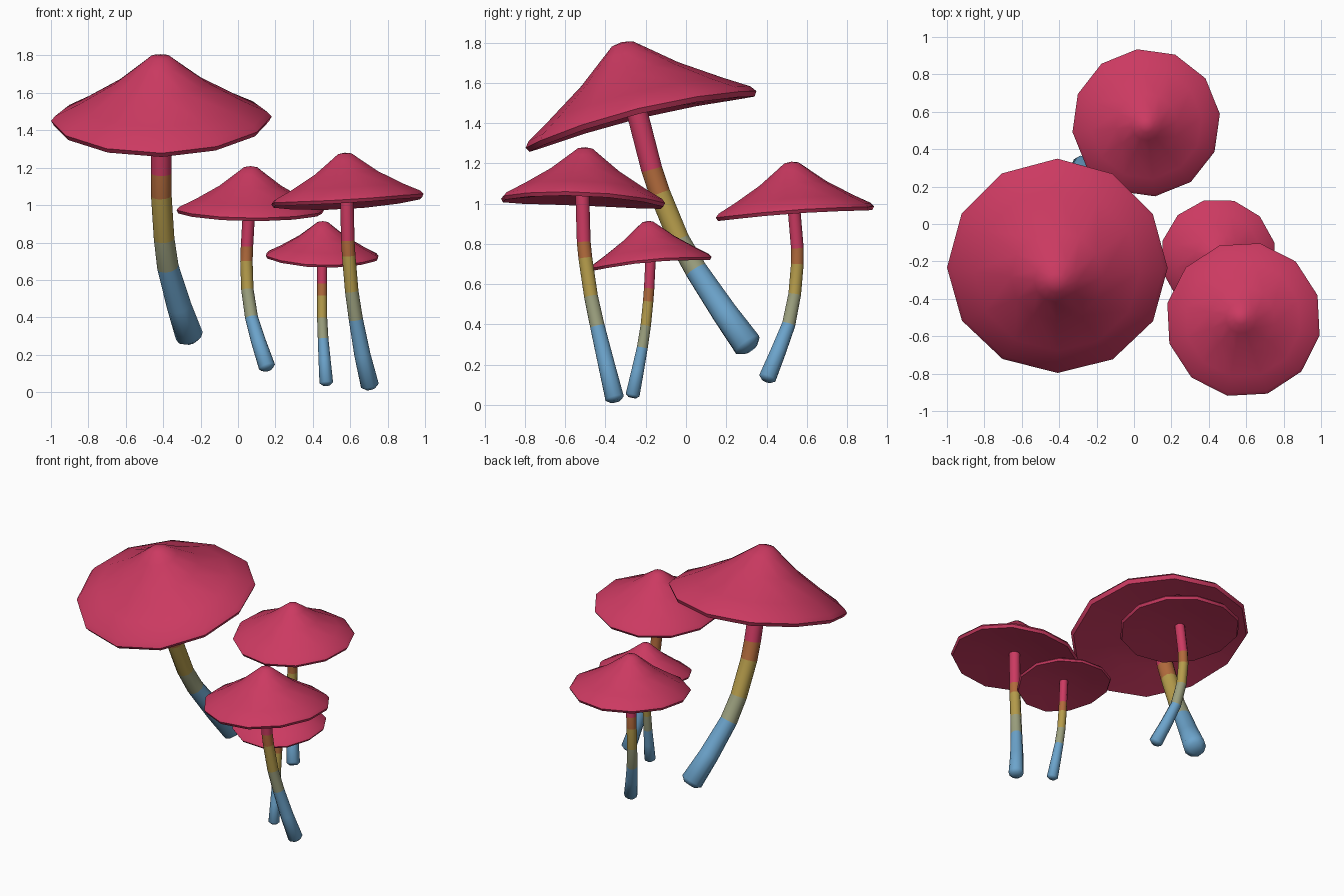
import bpy
import bmesh
import math
from mathutils import Vector, Matrix

cube = bpy.data.objects.get("Cube")
if cube:
    bpy.data.objects.remove(cube, do_unlink=True)


def make_material(name, color):
    mat = bpy.data.materials.new(name)
    mat.use_nodes = True
    mat.diffuse_color = (*color, 1)
    mat.node_tree.nodes["Principled BSDF"].inputs["Base Color"].default_value = (*color, 1)
    return mat


BLUE = make_material("sky blue", (0.15, 0.37, 0.60))
SAGE = make_material("sage grey", (0.33, 0.35, 0.21))
OCHRE = make_material("ochre yellow", (0.46, 0.33, 0.07))
RUST = make_material("rust orange", (0.44, 0.145, 0.045))
RED = make_material("crimson red", (0.60, 0.042, 0.12))
STEM_MATERIALS = [BLUE, SAGE, OCHRE, RUST, RED]


def loft(name, rings, materials, bands=None):
    """Skin closed rings of points; a one-point ring makes a tip."""
    bm = bmesh.new()
    loops = [[bm.verts.new(p) for p in ring] for ring in rings]
    for i, (low, high) in enumerate(zip(loops, loops[1:])):
        count = max(len(low), len(high))
        for k in range(count):
            n = (k + 1) % count
            if len(low) == 1:
                corners = (low[0], high[n], high[k])
            elif len(high) == 1:
                corners = (low[k], low[n], high[0])
            else:
                corners = (low[k], low[n], high[n], high[k])
            bm.faces.new(corners).material_index = bands[i] if bands else 0
    for loop in (loops[0], loops[-1]):
        if len(loop) > 2:
            face = bm.faces.new(loop)
            face.material_index = bands[0 if loop is loops[0] else -1] if bands else 0
    bmesh.ops.recalc_face_normals(bm, faces=bm.faces)
    mesh = bpy.data.meshes.new(name)
    bm.to_mesh(mesh)
    bm.free()
    for mat in materials:
        mesh.materials.append(mat)
    obj = bpy.data.objects.new(name, mesh)
    bpy.context.collection.objects.link(obj)
    bpy.ops.object.select_all(action="DESELECT")
    obj.select_set(True)
    bpy.context.view_layer.objects.active = obj
    bpy.ops.object.shade_smooth_by_angle(angle=math.radians(55))
    return obj


def circle(radius, sides, turn=0.0):
    if radius == 0:
        return [Vector()]
    angles = [turn + math.tau * k / sides for k in range(sides)]
    return [Vector((math.cos(a), math.sin(a), 0)) * radius for a in angles]


# Cap outline as fractions of its radius, from the tip round the lip to the hollow underside
CAP_PROFILE = [(0, 0.59), (0.09, 0.575), (0.2, 0.49), (0.42, 0.325), (0.75, 0.14),
               (0.96, 0.04), (1, -0.005), (0.975, -0.05), (0.6, -0.02), (0, 0.03)]


def make_cap(name, center, radius, slope, turn, droop):
    normal = Vector((-slope[0], -slope[1], 1)).normalized()
    tilt = Vector((0, 0, 1)).rotation_difference(normal).to_matrix().to_4x4()
    place = Matrix.Translation(center) @ tilt
    rings = []
    for r, h in CAP_PROFILE:
        ring = circle(r * radius, 12, math.radians(turn))
        for p in ring:
            p.z = h * radius - droop * (p.y / radius) ** 2
        rings.append([place @ p for p in ring])
    loft(name, rings, [RED])


def make_stem(name, path, radius):
    path = [Vector(p) for p in path]
    # Rounded foot below the first point
    foot = path[0] - (path[1] - path[0]).normalized() * radius * 0.5
    path.insert(0, foot)
    widths = [0.75, 1.35, 1.2] + [1.05] + [1] * (len(path) - 4)
    rings = []
    for i, p in enumerate(path):
        along = path[min(i + 1, len(path) - 1)] - path[max(i - 1, 0)]
        turn = Vector((0, 0, 1)).rotation_difference(along).to_matrix()
        rings.append([p + turn @ q for q in circle(widths[i] * radius, 10)])
    # Colour bands run from the foot up to the cap
    loft(name, rings, STEM_MATERIALS, [0, 0, 0, 1, 2, 3, 4])


# Large leaning mushroom
make_cap("large_cap", (-0.41, -0.235, 1.465), 0.59, (0.02, 0.246), 0, 0.045)
make_stem("large_stem", [(-0.26, 0.305, 0.30), (-0.315, 0.19, 0.46), (-0.375, 0.05, 0.67),
                         (-0.395, -0.035, 0.82), (-0.41, -0.13, 1.05),
                         (-0.41, -0.17, 1.17), (-0.41, -0.255, 1.5)], 0.055)

# Back mushroom
make_cap("back_cap", (0.065, 0.54, 0.975), 0.397, (-0.01, 0.07), 7, 0.015)
make_stem("back_stem", [(0.155, 0.405, 0.135), (0.11, 0.46, 0.27), (0.072, 0.51, 0.4),
                        (0.05, 0.54, 0.55), (0.045, 0.553, 0.7),
                        (0.048, 0.553, 0.78), (0.06, 0.535, 0.99)], 0.033)

# Front mushroom
make_cap("front_cap", (0.585, -0.51, 1.035), 0.417, (0.06, -0.04), 18, 0.02)
make_stem("front_stem", [(0.705, -0.355, 0.035), (0.665, -0.395, 0.2), (0.63, -0.44, 0.39),
                         (0.608, -0.472, 0.54), (0.592, -0.5, 0.73),
                         (0.587, -0.508, 0.81), (0.582, -0.515, 1.05)], 0.036)

# Small mushroom
make_cap("small_cap", (0.45, -0.175, 0.732), 0.31, (-0.02, 0.09), 14, 0.025)
make_stem("small_stem", [(0.472, -0.265, 0.05), (0.463, -0.24, 0.17), (0.455, -0.217, 0.285),
                         (0.45, -0.2, 0.395), (0.45, -0.188, 0.515),
                         (0.45, -0.183, 0.58), (0.45, -0.175, 0.745)], 0.027)
